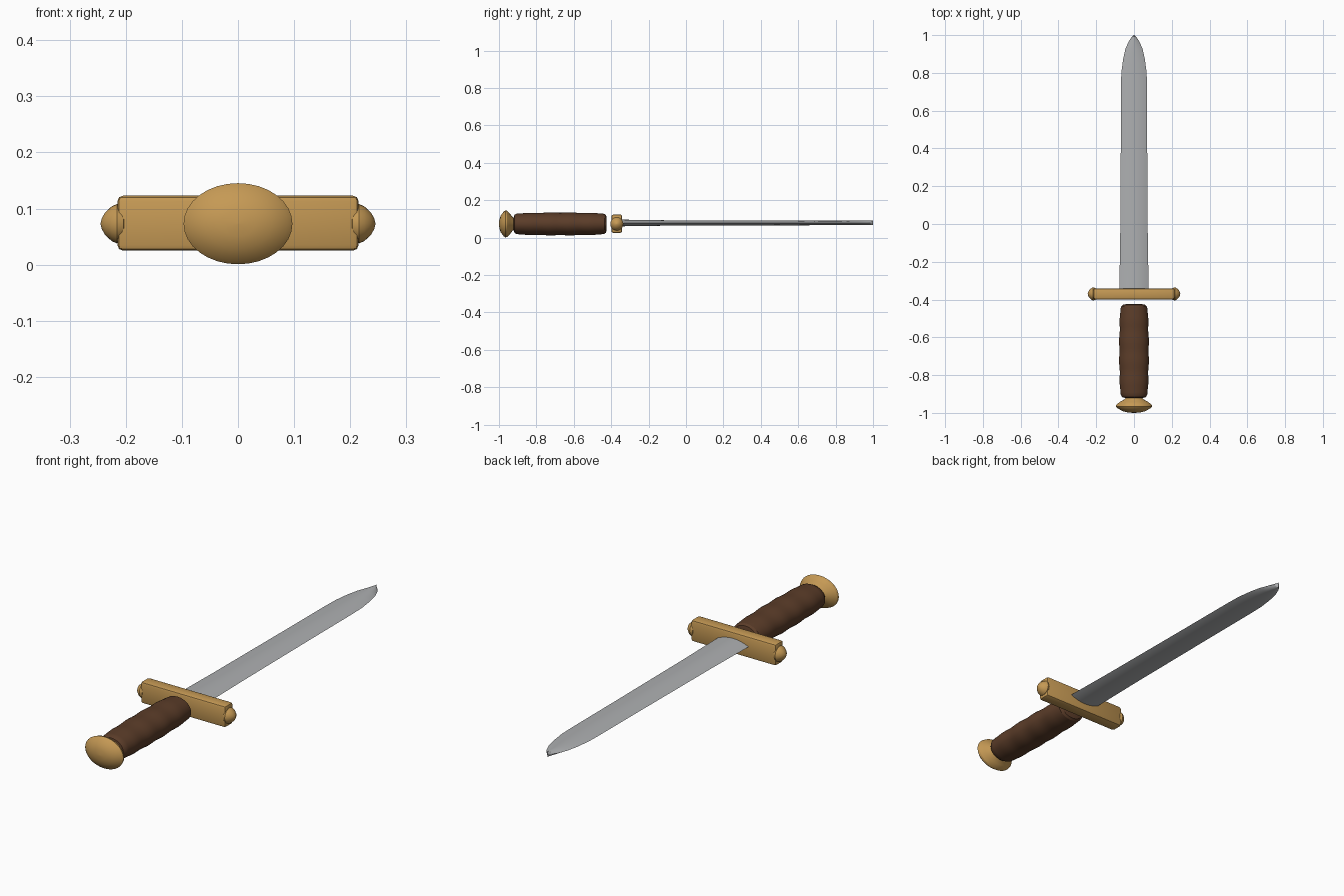
import bpy, bmesh, math
from mathutils import Vector

cube = bpy.data.objects.get("Cube")
if cube:
    bpy.data.objects.remove(cube, do_unlink=True)

ZC = 0.073  # height of the dagger's long axis


def material(name, rgb):
    m = bpy.data.materials.new(name)
    m.use_nodes = True
    m.diffuse_color = (*rgb, 1)
    bsdf = m.node_tree.nodes["Principled BSDF"]
    bsdf.inputs["Base Color"].default_value = (*rgb, 1)
    bsdf.inputs["Roughness"].default_value = 0.6
    return m


brass = material("brass", (0.56, 0.32, 0.09))
steel = material("steel", (0.42, 0.43, 0.44))
leather = material("brown leather", (0.105, 0.046, 0.022))


def finish(name, bm, mat, angle):
    bmesh.ops.remove_doubles(bm, verts=bm.verts, dist=1e-5)
    bmesh.ops.recalc_face_normals(bm, faces=bm.faces)
    mesh = bpy.data.meshes.new(name)
    bm.to_mesh(mesh)
    bm.free()
    mesh.materials.append(mat)
    ob = bpy.data.objects.new(name, mesh)
    bpy.context.collection.objects.link(ob)
    bpy.ops.object.select_all(action="DESELECT")
    ob.select_set(True)
    bpy.context.view_layer.objects.active = ob
    bpy.ops.object.shade_smooth_by_angle(angle=math.radians(angle))
    return ob


def loft(bm, rings):
    """Skin closed loops of points and cap both ends."""
    loops = [[bm.verts.new(p) for p in ring] for ring in rings]
    n = len(loops[0])
    for a, b in zip(loops, loops[1:]):
        for i in range(n):
            j = (i + 1) % n
            bm.faces.new((a[i], a[j], b[j], b[i]))
    bm.faces.new(loops[0])
    bm.faces.new(loops[-1])


def turned(name, profile, mat, place, angle=30, sides=32):
    """Revolve (radius, position) pairs; place maps (t, c, s) to a point."""
    bm = bmesh.new()
    turns = [2 * math.pi * i / sides for i in range(sides)]
    loft(bm, [[place(t, r * math.cos(a), r * math.sin(a)) for a in turns]
              for r, t in profile])
    return finish(name, bm, mat, angle)


def along_y(flat):
    return lambda t, c, s: Vector((c, t, ZC + s * flat))


# Pommel: flattened oval button
turned("pommel", [(0.002, -1.0), (0.03, -0.998), (0.06, -0.991), (0.088, -0.975),
                  (0.097, -0.966), (0.094, -0.957), (0.075, -0.942),
                  (0.05, -0.928), (0.036, -0.914)], brass, along_y(0.745))

# Grip: oval handle with shallow finger swells and rounded ends
grip = [(0.045, -0.921), (0.062, -0.917), (0.07, -0.905)]
steps = 24
for i in range(steps + 1):
    u = i / steps
    swell = 0.073 + 0.005 * math.sin(math.pi * u)
    grip.append((swell - 0.0015 * math.cos(8 * math.pi * u), -0.89 + 0.435 * u))
grip += [(0.069, -0.437), (0.06, -0.428), (0.042, -0.424)]
turned("grip", grip, leather, along_y(0.78))

# Cross guard: bevelled bar
bm = bmesh.new()
bmesh.ops.create_cube(bm, size=1)
for v in bm.verts:
    v.co = Vector((v.co.x * 0.43, v.co.y * 0.058 - 0.37, v.co.z * 0.098 + ZC + 0.001))
bmesh.ops.bevel(bm, geom=bm.edges[:], offset=0.01, segments=2, profile=0.5, affect="EDGES")
finish("cross_guard", bm, brass, 30)

# Guard end knobs
knob = [(0.02, 0.198), (0.031, 0.204), (0.035, 0.216), (0.031, 0.225),
        (0.02, 0.237), (0.009, 0.243), (0.001, 0.245)]
for side, sx in (("left", 1), ("right", -1)):
    turned(side + "_guard_knob", knob, brass,
           lambda t, c, s: Vector((sx * t, -0.37 + c, ZC + s)), angle=40, sides=24)

# Blade: lens section, narrowing in width only towards the tip
stations = [(-0.36, 0.078, 0.018), (-0.08, 0.073, 0.014), (0.4, 0.07, 0.013),
            (0.72, 0.069, 0.012), (0.8, 0.067, 0.012), (0.87, 0.058, 0.012),
            (0.925, 0.046, 0.012), (0.965, 0.029, 0.012), (0.99, 0.012, 0.012),
            (1.0, 0.001, 0.012)]
half = 8
span = [-1 + i / half for i in range(2 * half + 1)]
section = [(u, 1 - u * u) for u in span]
section += [(u, u * u - 1) for u in reversed(span[1:-1])]
bm = bmesh.new()
loft(bm, [[Vector((u * w, y, ZC + 0.005 + h * k)) for u, k in section]
          for y, w, h in stations])
finish("blade", bm, steel, 30)
